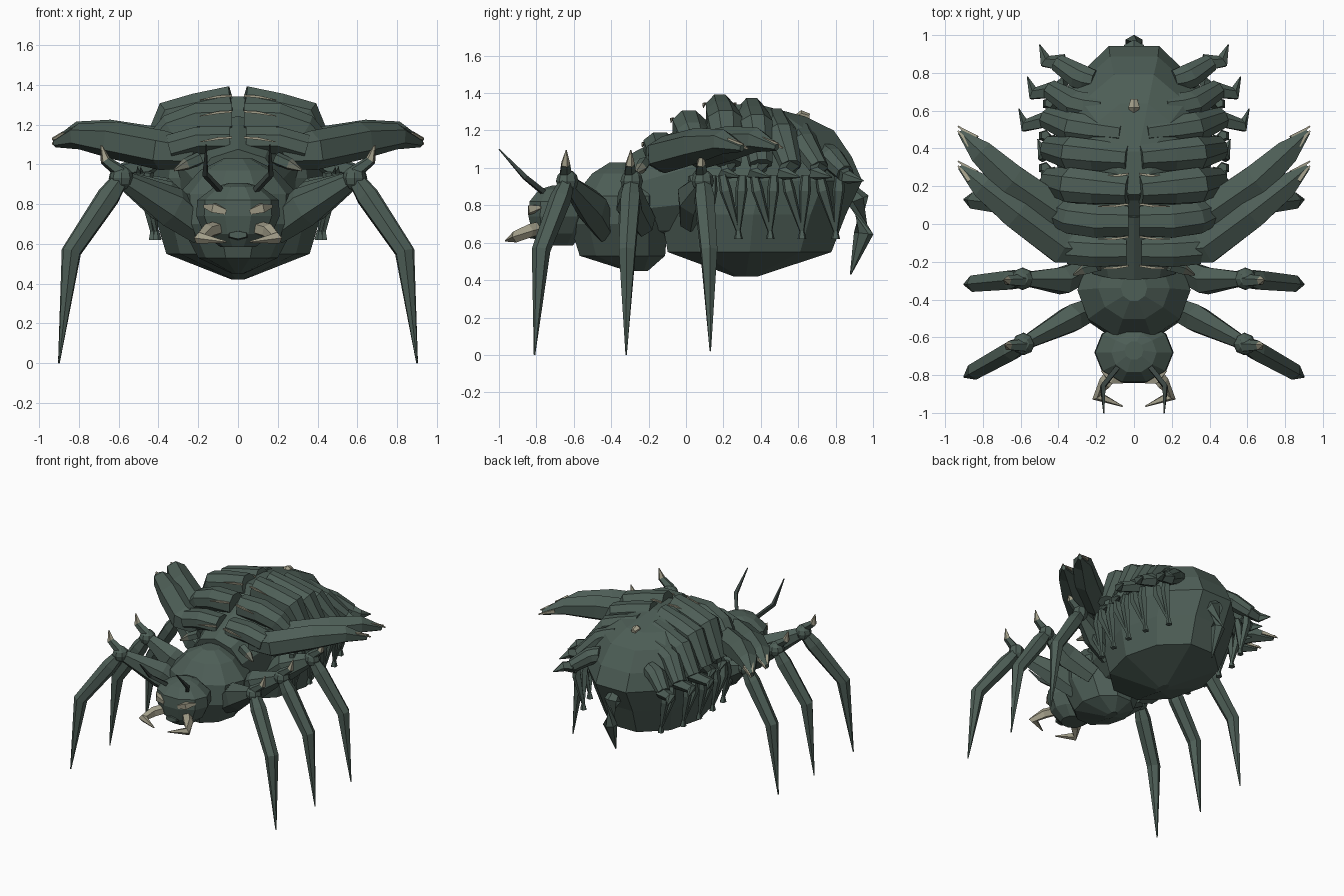
import bpy, bmesh, math
from mathutils import Vector


def material(name, rgb):
    m = bpy.data.materials.new(name)
    m.diffuse_color = (*rgb, 1)
    return m


GREEN = material("dark shell green", (0.075, 0.112, 0.094))
DARK = material("feeler dark green", (0.042, 0.058, 0.052))
PALE = material("horn tan", (0.36, 0.34, 0.25))
DULL = material("horn base olive", (0.17, 0.18, 0.14))


def finish(name, bm, mats, mirror):
    bmesh.ops.recalc_face_normals(bm, faces=bm.faces)
    me = bpy.data.meshes.new(name)
    bm.to_mesh(me)
    bm.free()
    for m in mats:
        me.materials.append(m)
    ob = bpy.data.objects.new(name, me)
    bpy.context.collection.objects.link(ob)
    if mirror:
        ob.modifiers.new("mirror", 'MIRROR').use_mirror_merge = False
    return ob


def loft(bm, rings):
    for a, b in zip(rings, rings[1:]):
        n = len(a)
        for i in range(n):
            bm.faces.new((a[i], a[(i + 1) % n], b[(i + 1) % n], b[i]))
    bm.faces.new(rings[0])
    bm.faces.new(rings[-1])


def body(name, rings, n):
    """Faceted shell from horizontal rings (z, centre y, radius x, radius y)."""
    bm = bmesh.new()
    loops = []
    for z, cy, rx, ry in rings:
        ang = [math.pi / 2 + math.tau * (i + 0.5) / n for i in range(n)]
        loops.append([bm.verts.new((rx * math.cos(a), cy + ry * math.sin(a), z)) for a in ang])
    loft(bm, loops)
    return finish(name, bm, [GREEN], False)


def limb(name, pts, radii, n=6, mat=GREEN, mirror=True, tip=None, up=(0, 0, 1)):
    """Faceted tapering limb; radii are numbers or (side, up) pairs, tip recolours the last part."""
    bm = bmesh.new()
    P = [Vector(p) for p in pts]
    loops = []
    for i, p in enumerate(P):
        t = (P[min(i + 1, len(P) - 1)] - P[max(i - 1, 0)]).normalized()
        s = t.cross(Vector(up)).normalized()
        u = s.cross(t)
        r = radii[i] if isinstance(radii[i], tuple) else (radii[i], radii[i])
        ang = [math.tau * (k + 0.5) / n for k in range(n)]
        loops.append([bm.verts.new(p + s * r[0] * math.cos(a) + u * r[1] * math.sin(a)) for a in ang])
    loft(bm, loops)
    if tip:
        last = set(loops[-1])
        for f in bm.faces:
            if last & set(f.verts):
                f.material_index = 1
    return finish(name, bm, [mat] + ([tip] if tip else []), mirror)


def ball(name, loc, r):
    bm = bmesh.new()
    bmesh.ops.create_uvsphere(bm, u_segments=8, v_segments=6, radius=r)
    bmesh.ops.translate(bm, verts=bm.verts, vec=loc)
    return finish(name, bm, [GREEN], True)


# Body shells
body("abdomen", [(0.42, 0.32, 0.03, 0.07), (0.55, 0.34, 0.36, 0.46), (0.75, 0.36, 0.42, 0.52),
                 (0.93, 0.40, 0.43, 0.57), (1.06, 0.41, 0.41, 0.50), (1.20, 0.41, 0.34, 0.40),
                 (1.275, 0.38, 0.24, 0.27), (1.34, 0.27, 0.08, 0.12)], 10)
body("thorax", [(0.45, -0.26, 0.03, 0.06), (0.53, -0.34, 0.2, 0.24), (0.7, -0.36, 0.29, 0.275),
                (0.85, -0.35, 0.3, 0.26), (0.97, -0.34, 0.19, 0.17), (1.03, -0.34, 0.07, 0.07)], 10)
body("head", [(0.585, -0.69, 0.09, 0.09), (0.65, -0.69, 0.17, 0.14), (0.74, -0.68, 0.21, 0.17),
              (0.82, -0.68, 0.205, 0.165), (0.885, -0.68, 0.12, 0.11), (0.905, -0.67, 0.05, 0.05)], 10)
limb("waist", [(0, -0.25, 0.85), (0, 0.1, 0.92)], [0.23, 0.33], 10, mirror=False)

# Face
limb("eye", [(0.06, -0.835, 0.76), (0.12, -0.825, 0.78), (0.17, -0.775, 0.79)],
     [(0.014, 0.018), (0.025, 0.032), (0.008, 0.01)], 4, PALE)
limb("mandible", [(0.08, -0.76, 0.685), (0.15, -0.84, 0.665), (0.195, -0.91, 0.63), (0.06, -0.965, 0.61)],
     [0.037, 0.038, 0.032, 0.004], 5, PALE)
limb("feeler", [(0.08, -0.75, 0.86), (0.165, -0.86, 0.95), (0.16, -1.0, 1.10)], [0.018, 0.018, 0.004], 4, DARK)
limb("mouth", [(0, -0.74, 0.64), (0, -0.84, 0.645)], [(0.07, 0.03), (0.05, 0.02)], 6, GREEN, False)

# Walking legs: thigh, knee ball, shin, knee thorn
for i, (root, mid, knee, tip) in enumerate([
        ((0.18, -0.43, 0.67), (0.33, -0.50, 0.785), (0.585, -0.635, 0.93), (0.90, -0.81, 0.0)),
        ((0.2, -0.22, 0.70), (0.38, -0.30, 0.82), (0.59, -0.29, 0.93), (0.90, -0.32, 0.0)),
        ((0.25, 0.02, 0.72), (0.40, 0.03, 0.84), (0.59, 0.09, 0.93), (0.90, 0.13, 0.02))]):
    limb(f"thigh_{i}", [root, mid, knee], [(0.06, 0.08), (0.08, 0.105), (0.038, 0.042)])
    ball(f"knee_{i}", knee, 0.06)
    k, t = Vector(knee), Vector(tip)
    bend = k.lerp(t, 0.80)
    bend.z = 0.56
    limb(f"shin_{i}", [k, k.lerp(bend, 0.25), bend, t], [0.04, 0.058, 0.05, 0.004])
    limb(f"knee_thorn_{i}", [k + Vector((0.0, -0.01, 0.03)), k + Vector((0.08, -0.01, 0.09)),
                             k + Vector((0.10, -0.005, 0.165))], [0.036, 0.026, 0.003], 5, tip=PALE)

# Long swept blades on the shoulders
for i, path in enumerate([
        [(0.22, -0.14, 1.05), (0.38, -0.12, 1.07), (0.62, 0.06, 1.12), (0.80, 0.20, 1.14), (0.92, 0.30, 1.105)],
        [(0.25, 0.01, 1.1), (0.42, 0.07, 1.09), (0.65, 0.23, 1.13), (0.81, 0.38, 1.15), (0.92, 0.485, 1.11)]]):
    limb(f"blade_{i}", path, [(0.07, 0.07), (0.105, 0.1), (0.1, 0.095), (0.075, 0.065), (0.016, 0.02)])
    e = Vector(path[-1])
    for j, s in enumerate((-1, 1)):
        limb(f"blade_claw_{i}_{j}", [e + Vector((-0.07 + s * 0.018, -0.05 - s * 0.02, 0.035 + 0.008 * s)),
                                     e + Vector((0.012, 0.02 - s * 0.012, 0.008 + 0.012 * s))],
             [0.019, 0.005], 4, PALE)

# Paired back plates of the two front rows
limb("back_plate_0", [(0.04, -0.14, 1.12), (0.2, -0.14, 1.12), (0.34, -0.13, 1.08)],
     [(0.085, 0.075), (0.095, 0.075), (0.09, 0.075)], 8)
limb("back_plate_1", [(0.03, 0.015, 1.225), (0.2, 0.015, 1.225), (0.33, 0.03, 1.18), (0.42, 0.06, 1.09)],
     [(0.085, 0.09), (0.095, 0.09), (0.09, 0.08), (0.07, 0.06)], 8)

# Rear bands curve down the flanks and end in hooks: (inner point, shoulder, flank, hook tip)
bands = [((0.03, 0.18, 1.312), (0.33, 0.205, 1.25), (0.455, 0.23, 1.02), (0.49, 0.29, 0.95)),
         ((0.03, 0.35, 1.30), (0.33, 0.375, 1.23), (0.455, 0.40, 1.02), (0.51, 0.45, 0.95)),
         ((0.06, 0.48, 1.25), (0.32, 0.51, 1.18), (0.46, 0.56, 1.01), (0.61, 0.61, 0.95)),
         ((0.16, 0.62, 1.18), (0.31, 0.63, 1.13), (0.44, 0.71, 1.00), (0.565, 0.78, 0.95)),
         ((0.21, 0.76, 1.07), (0.29, 0.78, 1.05), (0.40, 0.85, 0.97), (0.50, 0.95, 0.93))]
for i, (a, b, c, d) in enumerate(bands):
    k = 1 - 0.07 * i
    limb(f"back_band_{i}", [a, Vector(a).lerp(Vector(b), 0.6), b, c],
         [(0.08 * k, 0.088 * k), (0.095 * k, 0.088 * k), (0.1 * k, 0.088 * k), (0.07 * k, 0.05)], 8)
    c, d = Vector(c), Vector(d)
    bend = Vector((d.x - 0.03, d.y - 0.09, d.z + 0.02))
    limb(f"hook_{i}", [c - Vector((0.03, 0, 0)), bend, d], [0.05, 0.038, 0.003], 5)

# Thin horn slivers along the front edges of the back plates
for i, (y, z) in enumerate([(-0.222, 1.135), (-0.068, 1.265), (0.105, 1.345), (0.265, 1.345)]):
    limb(f"plate_sliver_{i}", [(0.03, y, z), (0.1, y - 0.01, z - 0.005), (0.19, y - 0.012, z - 0.022)],
         [0.007, 0.009, 0.003], 4, PALE)
limb("shoulder_thorn", [(0.19, -0.22, 1.03), (0.26, -0.24, 1.0), (0.32, -0.27, 0.97)],
     [0.035, 0.032, 0.006], 5, tip=DULL)

# Small folded flank legs with little feet
for i, (x, y) in enumerate([(0.42, 0.12), (0.44, 0.28), (0.44, 0.45), (0.42, 0.62), (0.35, 0.80)]):
    for j, dy in enumerate((-0.085, 0.02)):
        limb(f"flank_leg_{i}_{j}", [(x + 0.03, y + dy, 0.96), (x + 0.035, y + dy * 0.8, 0.88), (x - 0.01, y, 0.655)],
             [0.025, 0.034, 0.011], 5, up=(0, 1, 0))
    limb(f"flank_foot_{i}", [(x - 0.01, y, 0.67), (x - 0.012, y, 0.62)], [0.012, 0.025], 5, up=(0, 1, 0))

# Tail stinger and back bead
limb("stinger", [(0, 0.85, 0.90), (0, 0.92, 0.83), (0, 0.95, 0.65), (0, 0.88, 0.43)],
     [0.04, 0.06, 0.052, 0.004], 6, mirror=False)
limb("back_bead", [(0, 0.585, 1.26), (0, 0.62, 1.275), (0, 0.66, 1.27)],
     [0.02, 0.034, 0.02], 6, PALE, False)
